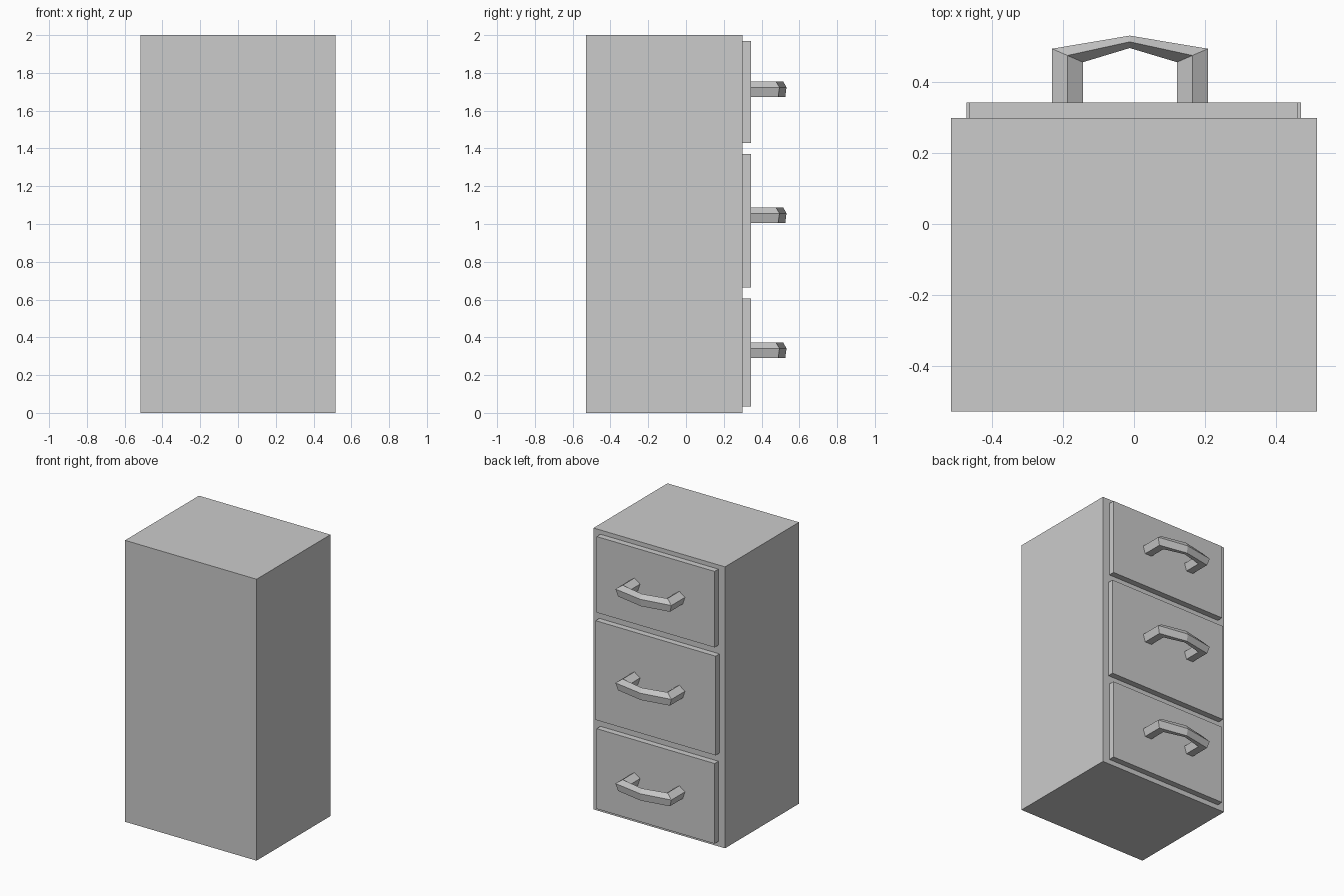
import bpy, bmesh, math
from mathutils import Vector

if "Cube" in bpy.data.objects:
    bpy.data.objects.remove(bpy.data.objects["Cube"])


def finish(name, bm):
    bmesh.ops.recalc_face_normals(bm, faces=bm.faces[:])
    mesh = bpy.data.meshes.new(name)
    bm.to_mesh(mesh)
    bm.free()
    obj = bpy.data.objects.new(name, mesh)
    bpy.context.collection.objects.link(obj)
    return obj


def box(name, lo, hi):
    bm = bmesh.new()
    bmesh.ops.create_cube(bm, size=1)
    for v in bm.verts:
        v.co = Vector([l + (c + 0.5) * (h - l) for l, h, c in zip(lo, hi, v.co)])
    return finish(name, bm)


def handle(name, z):
    # pentagonal section swept along the pull: centre x, y, then half-width vector x, y
    r = 0.046
    k = r * math.sin(math.radians(72))
    path = [(-0.188, 0.338, k, 0), (-0.188, 0.476, k, -0.019), (-0.012, 0.5145, 0, -0.0175),
            (0.165, 0.476, -k, -0.019), (0.165, 0.338, -k, 0)]
    bm = bmesh.new()
    rings = []
    for cx, cy, wx, wy in path:
        ring = []
        for i in range(5):
            a = math.radians(72 * i)
            s = math.sin(a) * r / k
            ring.append(bm.verts.new((cx + wx * s, cy + wy * s, z + r * math.cos(a))))
        rings.append(ring)
    for a, b in zip(rings, rings[1:]):
        for i in range(5):
            j = (i + 1) % 5
            bm.faces.new((a[i], a[j], b[j], b[i]))
    bm.faces.new(rings[0])
    bm.faces.new(rings[-1][::-1])
    return finish(name, bm)


# cabinet carcass
box("cabinet_body", (-0.517, -0.53, 0), (0.517, 0.30, 2.0))

# drawer fronts and their pulls: label, bottom, top, half-width, handle height
drawers = [("bottom", 0.035, 0.605, 0.464, 0.327),
           ("middle", 0.665, 1.37, 0.472, 1.042),
           ("top", 1.43, 1.97, 0.464, 1.709)]
for label, z0, z1, w, hz in drawers:
    box(label + "_drawer_front", (-w - 0.001, 0.30, z0), (w - 0.001, 0.343, z1))
    handle(label + "_drawer_handle", hz)
